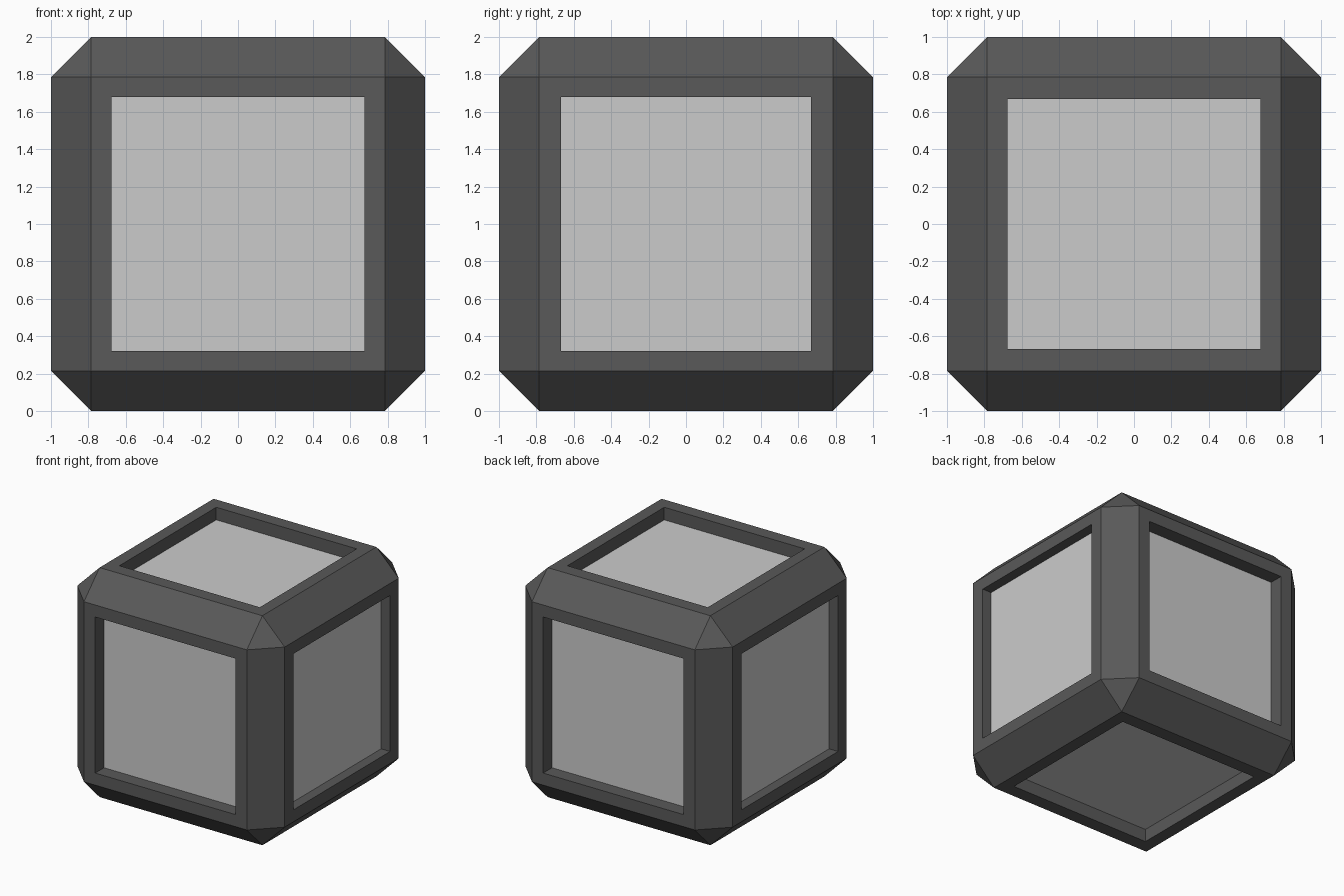
import bpy, bmesh
from mathutils import Vector

if "Cube" in bpy.data.objects:
    bpy.data.objects.remove(bpy.data.objects["Cube"])

CHAMFER = 0.215
OPENING = Vector((0.677, 0.667, 0.68))   # half sizes of the recess openings
DEPTH = Vector((0.087, 0.122, 0.11))     # recess depth on each axis


def finish(bm, name, color):
    mesh = bpy.data.meshes.new(name)
    bm.to_mesh(mesh)
    bm.free()
    ob = bpy.data.objects.new(name, mesh)
    ob.location.z = 1
    bpy.context.collection.objects.link(ob)
    if color:
        mat = bpy.data.materials.new(name + "_color")
        mat.diffuse_color = (*color, 1)
        mat.use_nodes = True
        mat.node_tree.nodes["Principled BSDF"].inputs["Base Color"].default_value = mat.diffuse_color
        mesh.materials.append(mat)
    return ob


def fit_face(face, axis, level):
    """Place a square side face at a level, with the opening's size."""
    for v in face.verts:
        for i in range(3):
            size = level if i == axis else OPENING[i]
            v.co[i] = size if v.co[i] > 0 else -size


# Chamfered cube frame
frame = bmesh.new()
bmesh.ops.create_cube(frame, size=2)
bmesh.ops.bevel(frame, geom=frame.edges[:], offset=CHAMFER, offset_type='OFFSET',
                segments=1, profile=0.5, affect='EDGES')
frame.normal_update()
sides = [(f, max(range(3), key=lambda i: abs(f.normal[i])))
         for f in frame.faces if max(abs(c) for c in f.normal) > 0.99]

# Rim, then recess walls, on all six sides
for level in (Vector((1, 1, 1)), Vector((1, 1, 1)) - DEPTH):
    bmesh.ops.inset_individual(frame, faces=[f for f, a in sides], thickness=0.05)
    for f, a in sides:
        fit_face(f, a, level[a])

# Recess floors become the light panels
panels = bmesh.new()
for f, a in sides:
    panels.faces.new([panels.verts.new(v.co) for v in f.verts])
panels.normal_update()
bmesh.ops.delete(frame, geom=[f for f, a in sides], context='FACES_ONLY')

finish(frame, "cube_frame", (0.1, 0.1, 0.1))
finish(panels, "recessed_panels", None)
